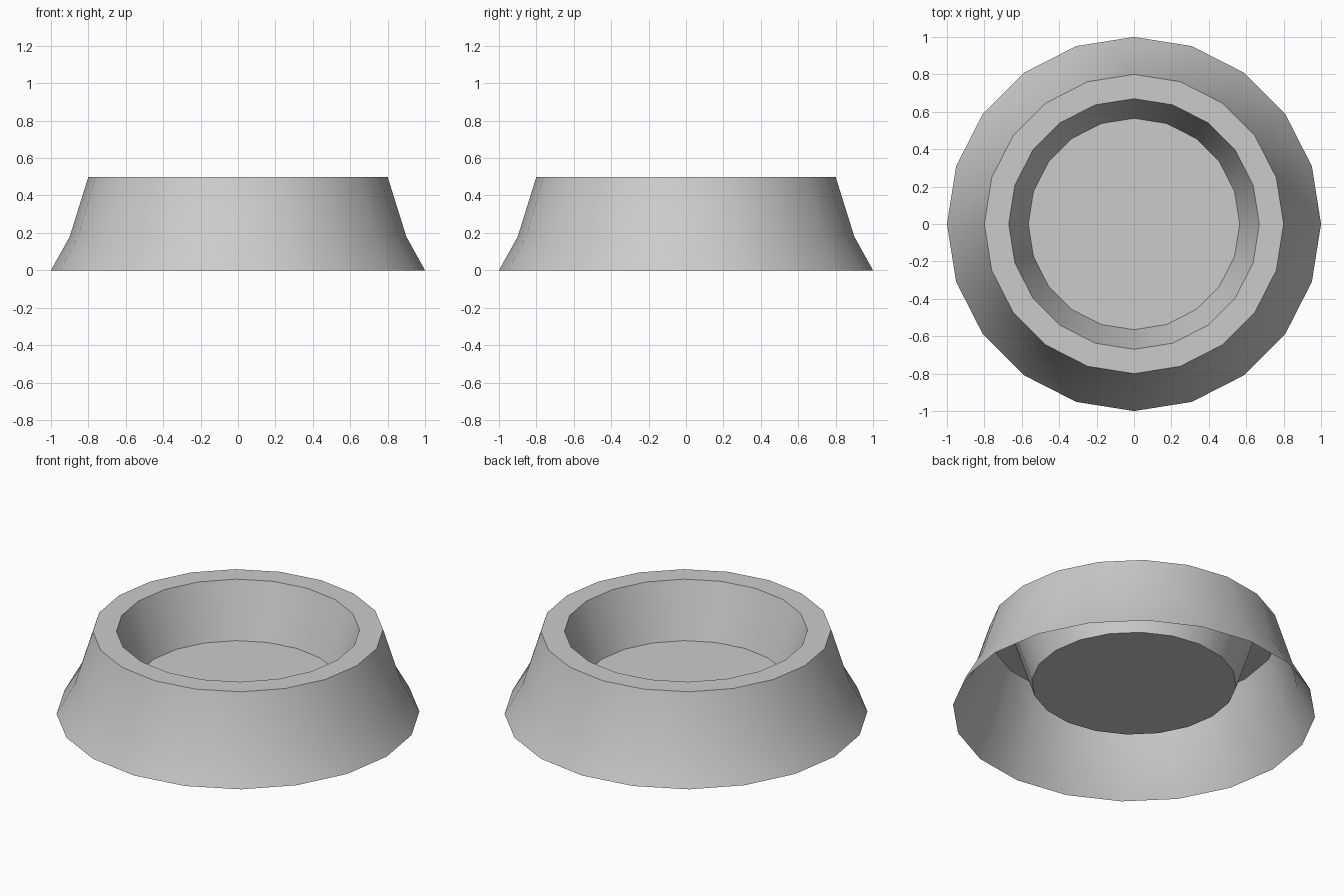
import bpy, bmesh, math

if "Cube" in bpy.data.objects:
    bpy.data.objects.remove(bpy.data.objects["Cube"])

SIDES = 20
# Profile (radius, height): flared outer wall, flat rim, sloped inner wall to floor
PROFILE = [(1.0, 0.0), (0.9, 0.18), (0.8, 0.5), (0.67, 0.5), (0.565, 0.175)]

bm = bmesh.new()


def ring(r, z):
    return [bm.verts.new((r * math.cos(2 * math.pi * i / SIDES),
                          r * math.sin(2 * math.pi * i / SIDES), z))
            for i in range(SIDES)]


# Outer wall, rim and inner wall, open underneath
rings = [ring(r, z) for r, z in PROFILE]
for a, b in zip(rings, rings[1:]):
    for i in range(SIDES):
        j = (i + 1) % SIDES
        bm.faces.new((a[i], a[j], b[j], b[i]))

# Dish floor
bm.faces.new(rings[-1])

mesh = bpy.data.meshes.new("bowl")
bm.to_mesh(mesh)
bm.free()
bowl = bpy.data.objects.new("bowl", mesh)
bpy.context.collection.objects.link(bowl)

# Smooth walls with crisp rim and floor edges
bpy.context.view_layer.objects.active = bowl
bowl.select_set(True)
bpy.ops.object.shade_smooth_by_angle(angle=math.radians(30))
